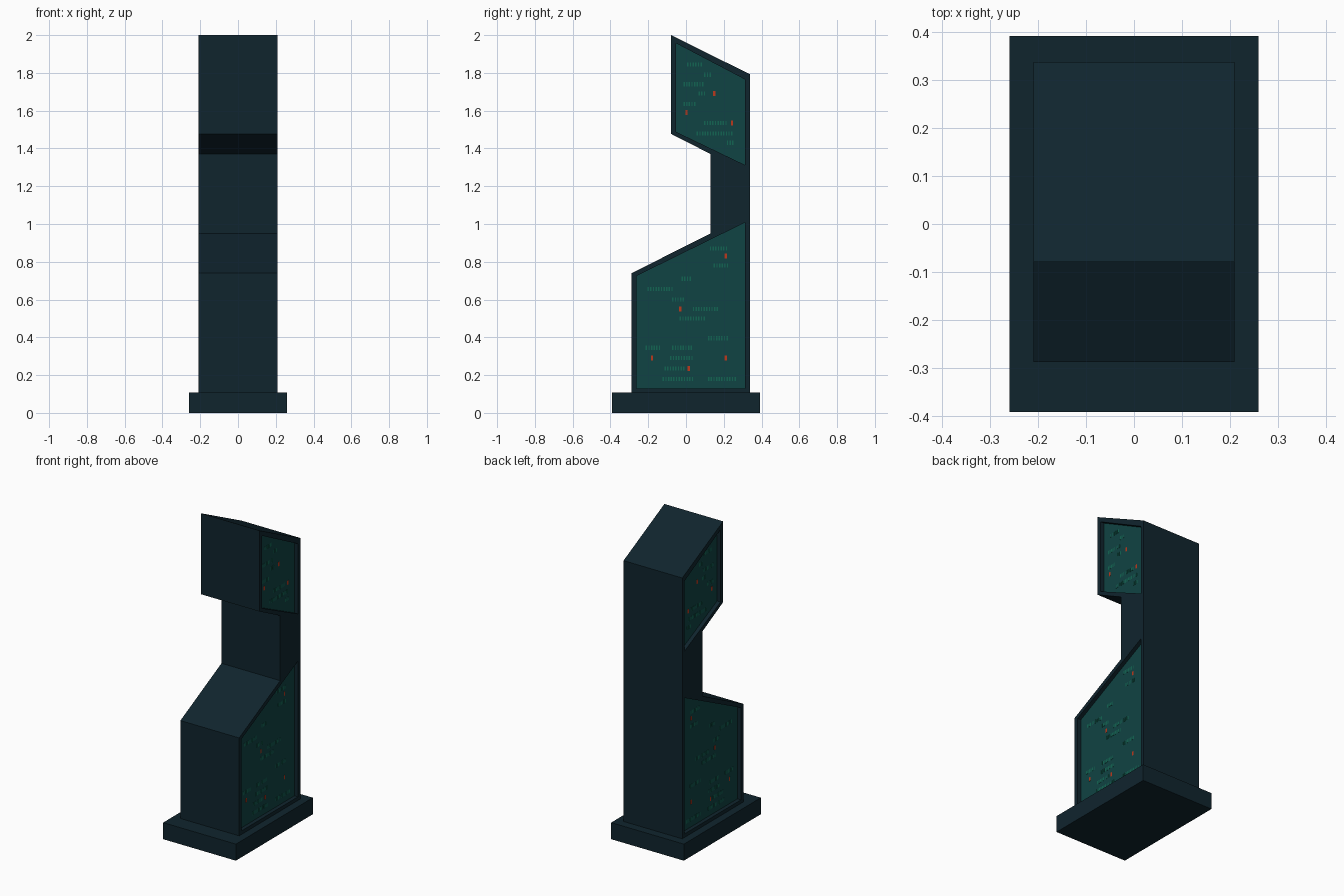
import bpy, bmesh

if "Cube" in bpy.data.objects:
    bpy.data.objects.remove(bpy.data.objects["Cube"])


def material(name, rgb):
    m = bpy.data.materials.new(name)
    m.diffuse_color = (*rgb, 1)
    m.use_nodes = True
    m.node_tree.nodes["Principled BSDF"].inputs["Base Color"].default_value = m.diffuse_color
    return m


NAVY = material("dark navy", (0.005, 0.018, 0.027))
TEAL = material("dark teal", (0.005, 0.056, 0.056))
GREEN = material("circuit green", (0.006, 0.13, 0.085))
RED = material("signal red", (0.5, 0.04, 0.012))


def add_prism(bm, profile, x0, x1):
    """Extrude a (y, z) outline along x."""
    a = [bm.verts.new((x0, y, z)) for y, z in profile]
    b = [bm.verts.new((x1, y, z)) for y, z in profile]
    bm.faces.new(a)
    bm.faces.new(b[::-1])
    n = len(profile)
    for i in range(n):
        j = (i + 1) % n
        bm.faces.new((a[j], a[i], b[i], b[j]))


def make(name, mat, prisms):
    bm = bmesh.new()
    for p in prisms:
        add_prism(bm, *p)
    bmesh.ops.recalc_face_normals(bm, faces=bm.faces)
    me = bpy.data.meshes.new(name)
    bm.to_mesh(me)
    bm.free()
    me.materials.append(mat)
    ob = bpy.data.objects.new(name, me)
    bpy.context.collection.objects.link(ob)
    return ob


def rect(y0, y1, z0, z1):
    return [(y0, z0), (y1, z0), (y1, z1), (y0, z1)]


HALF = 0.21     # half width of the cabinet
FLOOR = 0.185   # depth at which the side panels sit

# Plinth
make("base", NAVY, [(rect(-0.393, 0.393, 0, 0.107), -0.26, 0.26)])

# Cabinet side outline, with sloped console and overhanging head
BODY = [(-0.288, 0.107), (-0.288, 0.74), (0.131, 0.95), (0.131, 1.37),
        (-0.079, 1.477), (-0.079, 2.0), (0.338, 1.793), (0.338, 0.107)]
LOWER = [(-0.262, 0.13), (-0.262, 0.725), (0.313, 1.008), (0.313, 0.13)]
UPPER = [(-0.053, 1.488), (-0.053, 1.957), (0.313, 1.765), (0.313, 1.312)]

body = make("cabinet_body", NAVY, [(BODY, -HALF, HALF)])

# Recesses in both sides
cutter = make("recess_cutter", NAVY, [
    (p, s * (FLOOR - 0.004), s * (HALF + 0.05)) for p in (LOWER, UPPER) for s in (1, -1)])
cutter.hide_render = True
mod = body.modifiers.new("recess", 'BOOLEAN')
mod.object = cutter
mod.operation = 'DIFFERENCE'
mod.solver = 'EXACT'
bpy.context.view_layer.objects.active = body
bpy.ops.object.modifier_apply(modifier="recess")
bpy.data.objects.remove(cutter)

# Teal panels at the bottom of the recesses
for name, outline in (("lower_panel", LOWER), ("upper_panel", UPPER)):
    make(name, TEAL, [(outline, s * (FLOOR - 0.005), s * FLOOR) for s in (1, -1)])

# Circuit marks: rows of tiny bars given as (y start, y end, z)
LOWER_ROWS = [(0.13, 0.22, 0.87), (0.15, 0.22, 0.78), (-0.02, 0.03, 0.71),
              (-0.20, -0.07, 0.655), (-0.07, -0.01, 0.6), (0.04, 0.18, 0.55),
              (-0.03, 0.10, 0.5), (0.12, 0.22, 0.395), (-0.21, -0.13, 0.345),
              (-0.07, 0.04, 0.345), (-0.08, 0.04, 0.29), (-0.11, 0.0, 0.235),
              (-0.12, 0.04, 0.18), (0.12, 0.27, 0.18)]
UPPER_ROWS = [(0.01, 0.08, 1.845), (0.10, 0.13, 1.79), (-0.01, 0.10, 1.74),
              (0.07, 0.10, 1.69), (-0.01, 0.05, 1.635), (0.10, 0.22, 1.535),
              (0.06, 0.25, 1.48), (0.22, 0.25, 1.43)]
REDS = [(0.21, 0.83), (-0.03, 0.55), (-0.18, 0.29), (0.21, 0.29), (0.015, 0.235),
        (0.15, 1.69), (0.003, 1.59), (0.243, 1.535)]


def marks(name, mat, spots, w, h):
    make(name, mat, [(rect(y - w, y + w, z - h, z + h), s * (FLOOR - 0.001), s * (FLOOR + 0.001))
                     for y, z in spots for s in (1, -1)])


bars = [(a + i * 0.014, z) for a, b, z in LOWER_ROWS + UPPER_ROWS
        for i in range(int((b - a) / 0.014) + 1)]
marks("circuit_marks", GREEN, bars, 0.0035, 0.011)
marks("signal_marks", RED, REDS, 0.006, 0.013)
